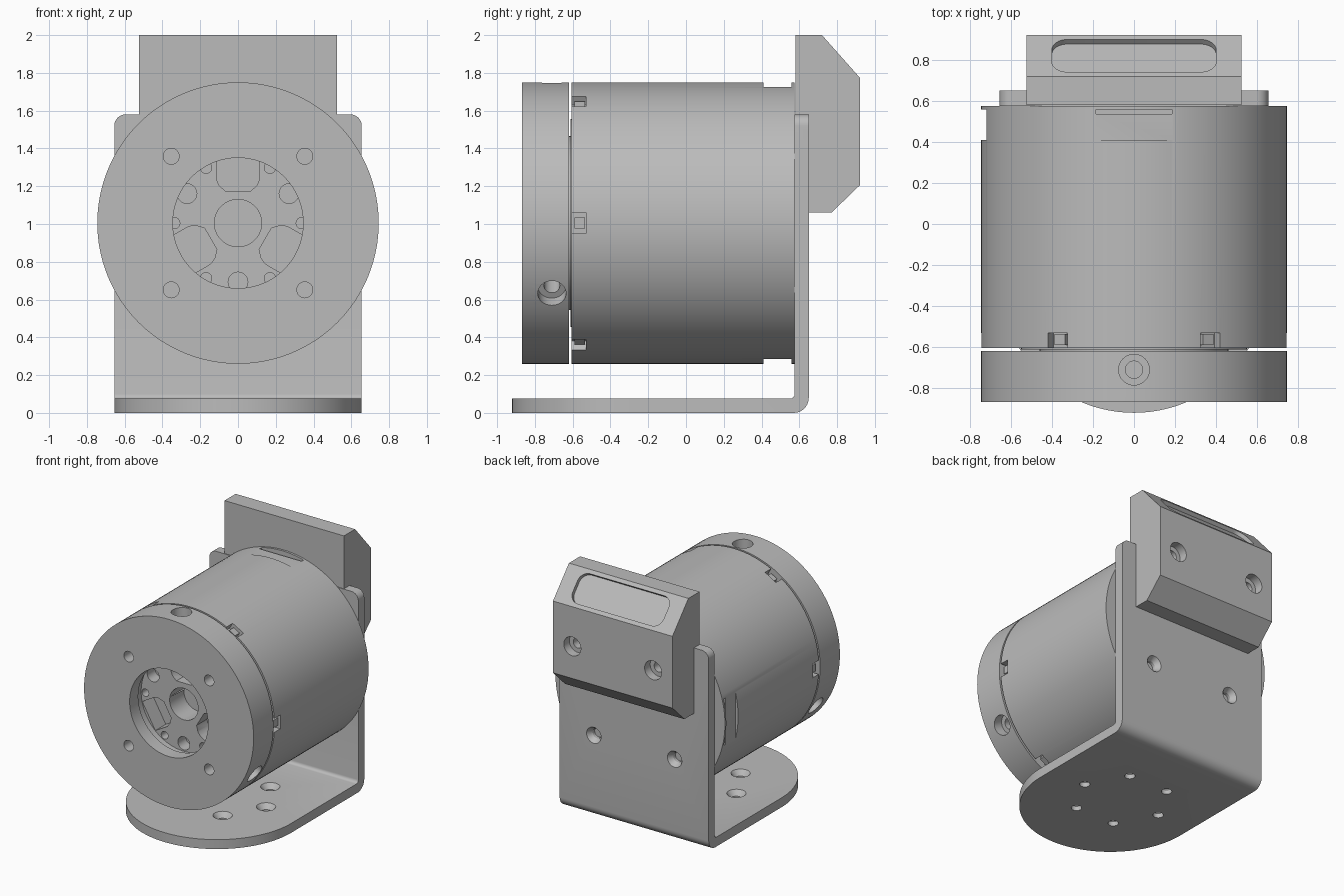
import bpy, bmesh
from math import sin, cos, pi, radians
from mathutils import Vector, Matrix

cube = bpy.data.objects.get("Cube")
if cube:
    bpy.data.objects.remove(cube, do_unlink=True)

GREY = (0.5, 0.5, 0.5, 1)
grey = bpy.data.materials.new("plain grey metal")
grey.use_nodes = True
grey.diffuse_color = GREY
grey.node_tree.nodes["Principled BSDF"].inputs["Base Color"].default_value = GREY

AXIS_Z = 1.005   # height of the motor axis
R = 0.745        # motor radius


def finish(name, bm):
    bmesh.ops.recalc_face_normals(bm, faces=bm.faces)
    mesh = bpy.data.meshes.new(name)
    bm.to_mesh(mesh)
    bm.free()
    mesh.materials.append(grey)
    ob = bpy.data.objects.new(name, mesh)
    bpy.context.scene.collection.objects.link(ob)
    return ob


def lathe(name, profile, seg=128):
    """Spin (radius, y) points about the motor axis."""
    bm = bmesh.new()
    verts = [bm.verts.new((r, y, 0)) for r, y in profile]
    edges = [bm.edges.new(p) for p in zip(verts, verts[1:])]
    bmesh.ops.spin(bm, geom=verts + edges, cent=(0, 0, 0), axis=(0, 1, 0),
                   angle=2 * pi, steps=seg)
    bmesh.ops.remove_doubles(bm, verts=bm.verts, dist=1e-4)
    bmesh.ops.translate(bm, verts=bm.verts, vec=(0, 0, AXIS_Z))
    return finish(name, bm)


def prism(name, pts, lo, hi, place):
    """Extrude a 2D outline from lo to hi; place maps (a, b, c) to space."""
    bm = bmesh.new()
    low = [bm.verts.new(place(a, b, lo)) for a, b in pts]
    top = [bm.verts.new(place(a, b, hi)) for a, b in pts]
    bm.faces.new(low)
    bm.faces.new(top)
    n = len(pts)
    for i in range(n):
        j = (i + 1) % n
        bm.faces.new((low[i], low[j], top[j], top[i]))
    return finish(name, bm)


def rod(name, start, direction, depth, r1, r2=None, seg=32):
    """Cylinder or cone running from start along direction."""
    d = Vector(direction).normalized()
    turn = d.to_track_quat('Z', 'Y').to_matrix().to_4x4()
    bm = bmesh.new()
    bmesh.ops.create_cone(bm, cap_ends=True, segments=seg, radius1=r1,
                          radius2=r1 if r2 is None else r2, depth=depth,
                          matrix=Matrix.Translation(Vector(start) + d * depth / 2) @ turn)
    return finish(name, bm)


def radial_box(name, angle, r0, r1, y0, y1, width):
    """Box reaching from radius r0 to r1 at an angle round the motor axis."""
    m = (Matrix.Translation((0, 0, AXIS_Z)) @ Matrix.Rotation(-radians(angle), 4, 'Y')
         @ Matrix.Translation(((r0 + r1) / 2, (y0 + y1) / 2, 0))
         @ Matrix.Diagonal((r1 - r0, y1 - y0, width, 1)))
    bm = bmesh.new()
    bmesh.ops.create_cube(bm, size=1, matrix=m)
    return finish(name, bm)


def cut(ob, tool, op='DIFFERENCE'):
    mod = ob.modifiers.new("cut", 'BOOLEAN')
    mod.operation, mod.object, mod.solver = op, tool, 'EXACT'
    bpy.context.view_layer.objects.active = ob
    bpy.ops.object.modifier_apply(modifier=mod.name)
    bpy.data.objects.remove(tool, do_unlink=True)


def arc(cx, cy, r, a0, a1, n=8):
    return [(cx + r * cos(radians(a0 + (a1 - a0) * i / n)),
             cy + r * sin(radians(a0 + (a1 - a0) * i / n))) for i in range(n + 1)]


def polar(angle, r, y):
    a = radians(angle)
    return Vector((r * cos(a), y, AXIS_Z + r * sin(a)))


def screw_hole(ob, start, direction, wide, narrow, sink, depth, countersunk=True):
    d = Vector(direction).normalized()
    p = Vector(start)
    cut(ob, rod("cutter", p + d * sink * 0.9, d, depth - sink * 0.9, narrow))
    cut(ob, rod("cutter", p - d * 0.01, d, sink + 0.01, wide,
                narrow if countersunk else wide))


# Motor housing with a bore at the front
housing = lathe("motor_housing", [(0, -0.45), (0.47, -0.45), (0.47, -0.612), (0.55, -0.612),
                                  (0.55, -0.605), (R, -0.605), (R, 0.575), (0, 0.575)])
for angle in range(0, 360, 60):
    cut(housing, radial_box("cutter", angle, 0.69, 0.9, -0.65, -0.53, 0.11))
for angle in (90, 180, 270):
    cut(housing, radial_box("cutter", angle, 0.72, 0.9, 0.41, 0.558, 0.6))
    cut(housing, radial_box("cutter", angle, 0.67, 0.9, 0.535, 0.558, 0.37))

# Small catches in the housing slots
for angle in range(0, 360, 60):
    radial_box("slot_catch", angle, 0.68, 0.725, -0.59, -0.535, 0.06)

# Front cap with its recessed output face
cap = lathe("front_cap", [(0, -0.68), (0.375, -0.68), (0.375, -0.74), (0.345, -0.76),
                          (0.345, -0.868), (R, -0.868), (R, -0.62), (0.46, -0.62),
                          (0.46, -0.46), (0, -0.46)])
for angle in (90, 210, 330):
    screw_hole(cap, polar(angle, R, -0.71), polar(angle, -1, 0) - polar(0, 0, 0),
               0.075, 0.042, 0.08, 0.25, countersunk=False)
    # Pocket in the output face
    a = radians(angle)
    half = [(0.115, 0.355), (0.115, 0.235), (0.1, 0.2), (0.065, 0.167)]
    outline = half + [(-w, u) for w, u in reversed(half)]
    cut(cap, prism("cutter", outline, -0.7, -0.55,
                   lambda w, u, y: (u * cos(a) - w * sin(a), y,
                                    AXIS_Z + u * sin(a) + w * cos(a))))
    # Larger pin hole opposite the pocket
    cut(cap, rod("cutter", polar(angle + 180, 0.312, -0.7), (0, 1, 0), 0.12, 0.052))
for angle in range(0, 360, 60):
    cut(cap, rod("cutter", polar(angle, 0.338, -0.7), (0, 1, 0), 0.1, 0.03))
cut(cap, rod("cutter", polar(0, 0, -0.7), (0, 1, 0), 0.2, 0.125, seg=64))
for angle in (45, 135, 225, 315):
    cut(cap, rod("cutter", polar(angle, 0.5, -0.9), (0, 1, 0), 0.14, 0.042))

# Bent bracket: side profile trimmed by its plan and front outlines
side = ([(-1, 0)] + arc(0.57, 0.08, 0.08, -90, 0) + [(0.65, 1.7), (0.575, 1.7)]
        + arc(0.55, 0.1, 0.025, 0, -90, 4) + [(-1, 0.075)])
bracket = prism("bent_bracket", side, -0.8, 0.8, lambda y, z, x: (x, y, z))
plan = arc(0, -0.265, 0.655, 180, 360, 64) + [(0.655, 0.8), (-0.655, 0.8)]
cut(bracket, prism("cutter", plan, -0.2, 2, lambda x, y, z: (x, y, z)), 'INTERSECT')
front = ([(-0.8, -0.2), (0.8, -0.2), (0.8, 1.4), (0.655, 1.4)] + arc(0.595, 1.52, 0.06, 0, 90)
         + arc(-0.595, 1.52, 0.06, 90, 180) + [(-0.655, 1.4), (-0.8, 1.4)])
cut(bracket, prism("cutter", front, -1.2, 1.2, lambda x, z, y: (x, y, z)), 'INTERSECT')
for k in range(6):
    a = k * pi / 3
    screw_hole(bracket, (0.345 * cos(a), -0.14 + 0.345 * sin(a), 0.075), (0, 0, -1),
               0.078, 0.038, 0.04, 0.12)
for x in (-0.355, 0.355):
    screw_hole(bracket, (x, 0.65, 0.65), (0, -1, 0), 0.07, 0.038, 0.04, 0.065)

# Rear block that hooks over the bracket's top edge
block_side = [(0.58, 1.58), (0.58, 2), (0.72, 2), (0.92, 1.775), (0.92, 1.205),
              (0.77, 1.06), (0.65, 1.06), (0.65, 1.58)]
block = prism("rear_block", block_side, -0.525, 0.525, lambda y, z, x: (x, y, z))
slope = Vector((0, 0.2, -0.225)).normalized()
normal = Vector((0, 0.225, 0.2)).normalized()
middle = Vector((0, 0.82, 1.8875))
w, h, r = 0.4, 0.119, 0.075
window = (arc(w - r, h - r, r, 0, 90) + arc(r - w, h - r, r, 90, 180)
          + arc(r - w, r - h, r, 180, 270) + arc(w - r, r - h, r, 270, 360))
cut(block, prism("cutter", window, -0.03, 0.1,
                 lambda p, q, c: Vector((p, 0, 0)) + middle + slope * q + normal * c))
for x in (-0.355, 0.355):
    screw_hole(block, (x, 0.92, 1.46), (0, -1, 0), 0.075, 0.04, 0.07, 0.14, countersunk=False)

# Smooth the round surfaces and keep the edges crisp
bpy.ops.object.select_all(action='DESELECT')
for ob in bpy.context.scene.objects:
    if ob.type == 'MESH':
        ob.select_set(True)
        bpy.context.view_layer.objects.active = ob
bpy.ops.object.shade_smooth_by_angle(angle=radians(30))
